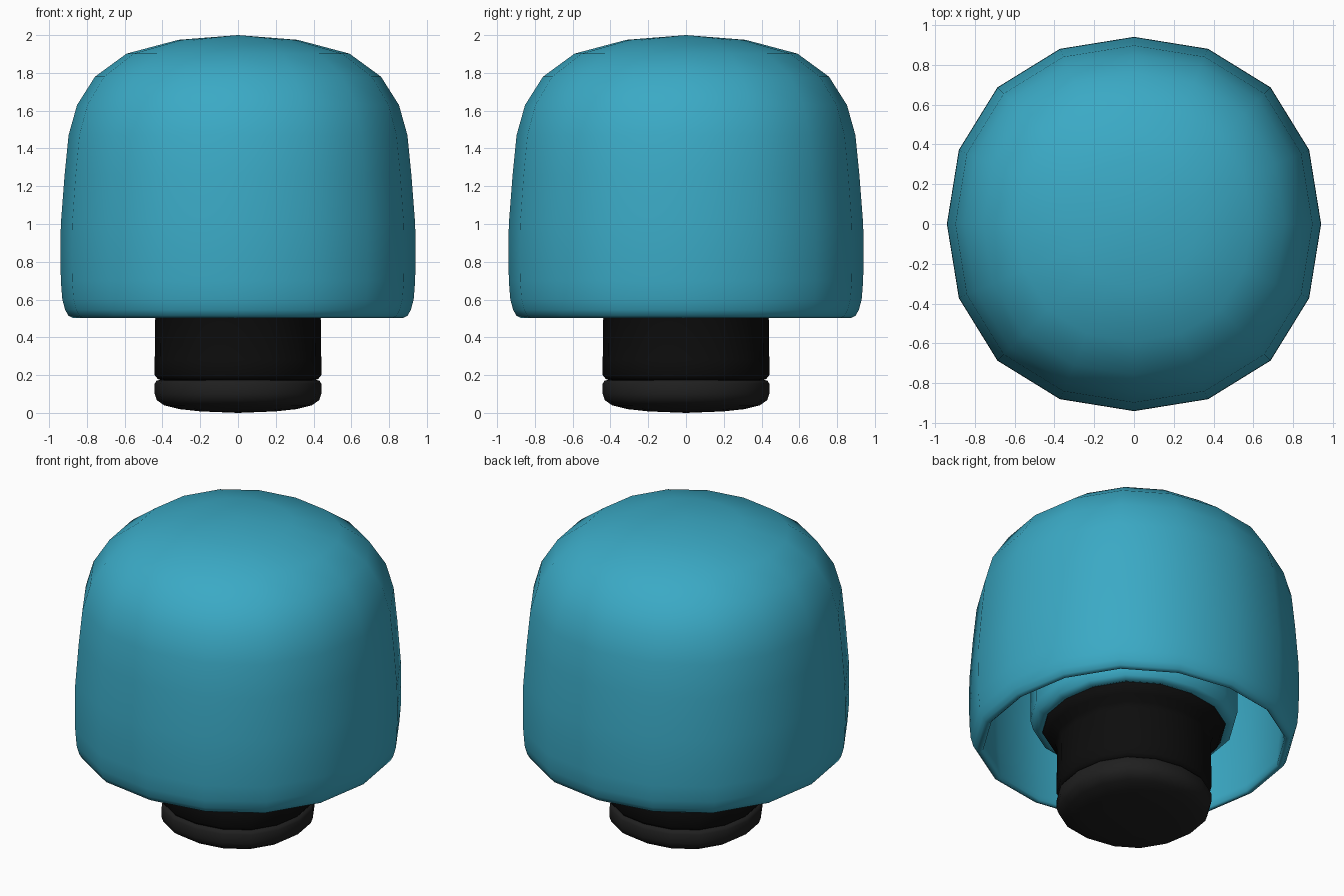
import bpy
import bmesh

if "Cube" in bpy.data.objects:
    bpy.data.objects.remove(bpy.data.objects["Cube"])

# Slightly squared 16-sided section, as a subdivided box gives
QUAD = [(1.0, 0.0), (0.936, 0.396), (0.73, 0.73), (0.396, 0.936)]
SECTION = []
for turn in range(4):
    for x, y in QUAD:
        for _ in range(turn):
            x, y = -y, x
        SECTION.append((x, y))


def material(name, color):
    m = bpy.data.materials.new(name)
    m.diffuse_color = (*color, 1.0)
    m.use_nodes = True
    m.node_tree.nodes["Principled BSDF"].inputs["Base Color"].default_value = m.diffuse_color
    return m


def loft(name, profile, mat):
    """Sweep an (r, z) profile around z; r = 0 makes a pole."""
    bm = bmesh.new()
    rings = []
    for r, z in profile:
        if r == 0:
            rings.append([bm.verts.new((0, 0, z))])
        else:
            rings.append([bm.verts.new((r * x, r * y, z)) for x, y in SECTION])
    n = len(SECTION)
    for a, b in zip(rings, rings[1:]):
        for i in range(n):
            j = (i + 1) % n
            if len(a) == 1:
                bm.faces.new((a[0], b[i], b[j]))
            elif len(b) == 1:
                bm.faces.new((a[i], a[j], b[0]))
            else:
                bm.faces.new((a[i], a[j], b[j], b[i]))
    bmesh.ops.recalc_face_normals(bm, faces=bm.faces)
    for f in bm.faces:
        f.smooth = True
    mesh = bpy.data.meshes.new(name)
    bm.to_mesh(mesh)
    bm.free()
    mesh.materials.append(mat)
    obj = bpy.data.objects.new(name, mesh)
    bpy.context.collection.objects.link(obj)
    return obj


teal = material("teal", (0.043, 0.40, 0.56))
black = material("black", (0.004, 0.004, 0.004))
charcoal = material("charcoal", (0.014, 0.014, 0.014))

# Hollow dome: outer skin down, rounded rim, inner skin back up
outer = [(0, 2.0), (0.315, 1.975), (0.59, 1.902), (0.757, 1.78), (0.852, 1.63),
         (0.897, 1.47), (0.918, 1.26), (0.938, 1.0), (0.94, 0.86), (0.938, 0.7),
         (0.93, 0.6), (0.915, 0.545), (0.898, 0.515), (0.875, 0.503)]
inner = [(0.86, 0.515), (0.862, 0.56), (0.875, 0.7), (0.88, 1.0), (0.862, 1.26),
         (0.845, 1.45), (0.805, 1.6), (0.715, 1.745), (0.56, 1.868),
         (0.3, 1.945), (0, 1.97)]
loft("dome_shell", outer + inner, teal)

# Inner housing around the neck flange
loft("inner_housing", [(0.48, 0.64), (0.54, 0.62), (0.575, 0.64), (0.59, 0.70),
                       (0.59, 1.0), (0.55, 1.2), (0.4, 1.33), (0, 1.38)], teal)

# Neck with flange at its top
loft("neck", [(0, 0.17), (0.40, 0.17), (0.425, 0.18), (0.441, 0.20), (0.441, 0.28),
              (0.438, 0.50), (0.45, 0.535), (0.495, 0.565), (0.52, 0.61),
              (0.52, 0.70), (0.48, 0.73), (0, 0.74)], black)

# Foot disc
loft("foot", [(0, 0.0), (0.2, 0.008), (0.31, 0.02), (0.39, 0.04), (0.43, 0.067),
              (0.441, 0.10), (0.441, 0.155), (0.43, 0.172), (0.40, 0.175),
              (0, 0.175)], charcoal)
